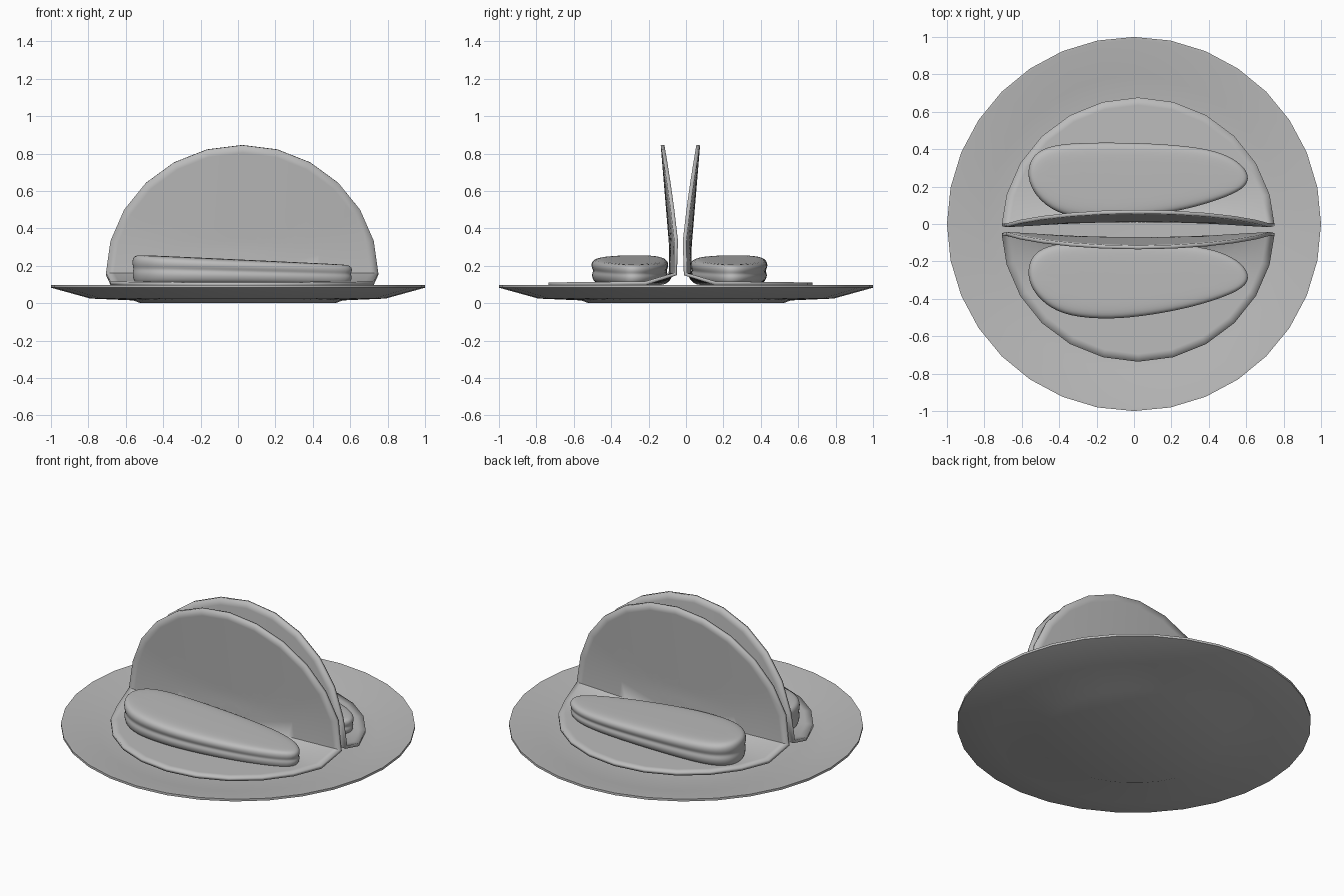
import bpy, bmesh, math

cube = bpy.data.objects.get("Cube")
if cube:
    bpy.data.objects.remove(cube)

grey = bpy.data.materials.new("plain_grey")
grey.use_nodes = True
COLOUR = (0.5, 0.5, 0.5, 1)
grey.diffuse_color = COLOUR
grey.node_tree.nodes["Principled BSDF"].inputs["Base Color"].default_value = COLOUR


def finish(name, bm, angle):
    """Turn a bmesh into a named, smooth-shaded object."""
    bmesh.ops.recalc_face_normals(bm, faces=bm.faces)
    mesh = bpy.data.meshes.new(name)
    bm.to_mesh(mesh)
    bm.free()
    mesh.materials.append(grey)
    obj = bpy.data.objects.new(name, mesh)
    bpy.context.collection.objects.link(obj)
    bpy.ops.object.select_all(action='DESELECT')
    obj.select_set(True)
    bpy.context.view_layer.objects.active = obj
    bpy.ops.object.shade_smooth_by_angle(angle=math.radians(angle))
    return obj


def stack(bm, rings, cap=True):
    """Skin a list of equally long point rings and close both ends."""
    loops = [[bm.verts.new(p) for p in ring] for ring in rings]
    for a, b in zip(loops, loops[1:]):
        for i in range(len(a)):
            j = (i + 1) % len(a)
            bm.faces.new((a[i], a[j], b[j], b[i]))
    if cap:
        for loop in (loops[0], loops[-1]):
            bm.faces.new(loop)


# Plate: shallow dish with a foot, turned from a profile of (radius, height)
def plate(sides=32):
    profile = [(0.52, 0), (0.56, 0.015), (0.79, 0.025), (1, 0.083),
               (1, 0.097), (0.985, 0.097), (0.79, 0.05), (0.55, 0.04)]
    bm = bmesh.new()
    stack(bm, [[(r * math.cos(t), r * math.sin(t), z)
                for t in (2 * math.pi * i / sides for i in range(sides))]
               for r, z in profile])
    finish("plate", bm, 40)


# Flatbread: a thin disc bent up along its middle
FOLD_R = 0.08
HALF_ARC = FOLD_R * math.pi / 4


def bend(x, v):
    """Map a point on the flat disc to the folded sheet."""
    v += 0.03
    corner = -0.05
    bow = 0.03 * max(0, 1 - (x / 0.7) ** 2)
    if v < -HALF_ARC:
        run = -HALF_ARC - v
        y, z, weight = corner - FOLD_R - run, 0.108 - 0.012 * run, 0.3
    elif v < HALF_ARC:
        a = (v + HALF_ARC) / FOLD_R
        y = corner - FOLD_R * (1 - math.sin(a))
        z, weight = 0.108 + FOLD_R * (1 - math.cos(a)), 0.3 + 0.7 * a / 1.571
    else:
        z, weight = 0.108 + FOLD_R + v - HALF_ARC, 1
        y = corner - 0.045 * max(0, (z - 0.3) / 0.54)
    return x + 0.022, y - bow * weight, z


def flatbread(name, mirrored, sides=24, columns=16):
    bm = bmesh.new()
    radii = [0.03 + 0.66 * i / columns for i in range(columns + 1)]
    rings = []
    for r in radii:
        ring = []
        for i in range(sides):
            t = 2 * math.pi * i / sides
            x, y, z = bend(1.055 * r * math.cos(t), r * math.sin(t))
            ring.append((x, -0.06 - y if mirrored else y, z))
        rings.append(ring)
    stack(bm, rings, cap=False)
    bmesh.ops.holes_fill(bm, edges=[e for e in bm.edges if e.is_boundary
                                    and all(v.co.x ** 2 < 0.02 for v in e.verts)
                                    and all(v.co.z < 0.3 for v in e.verts)
                                    and all(abs(v.co.y) < 0.3 for v in e.verts)])
    obj = finish(name, bm, 50)
    solid = obj.modifiers.new("thickness", 'SOLIDIFY')
    solid.thickness = 0.02
    solid.offset = 0


# Bun: tapered rounded slab with a split running round its side
OUTLINE = [(-.57, -.22), (-.52, -.14), (-.4, -.1), (-.15, -.095), (.1, -.1),
           (.35, -.12), (.5, -.16), (.6, -.23), (.62, -.31), (.54, -.37),
           (.33, -.44), (.1, -.485), (-.12, -.51), (-.35, -.495),
           (-.48, -.43), (-.56, -.33)]


def bun(name, shift):
    cx, cy = 0.02, -0.3
    layers = [(0, 0.5), (0, 0.86), (0.15, 0.97), (0.38, 1.01), (0.52, 0.95),
              (0.66, 1.01), (0.85, 1.01), (1, 0.9), (1.02, 0.5)]
    rings = []
    for h, s in layers:
        inset = 0.22 * (1 - s) if s > 0.6 else 0.1
        ring = []
        for x, y in OUTLINE:
            px = cx + (x - cx) * (1 - inset)
            py = cy + (y - cy) * s
            height = 0.155 - 0.055 * (px + 0.57) / 1.19
            ring.append((px, py + shift, 0.103 + h * height))
        rings.append(ring)
    bm = bmesh.new()
    stack(bm, rings)
    obj = finish(name, bm, 180)
    sub = obj.modifiers.new("rounding", 'SUBSURF')
    sub.levels = sub.render_levels = 2


plate()
for side, back in (("front", False), ("back", True)):
    flatbread(side + "_flatbread", back)
    bun(side + "_bun", 0.53 if back else 0)
